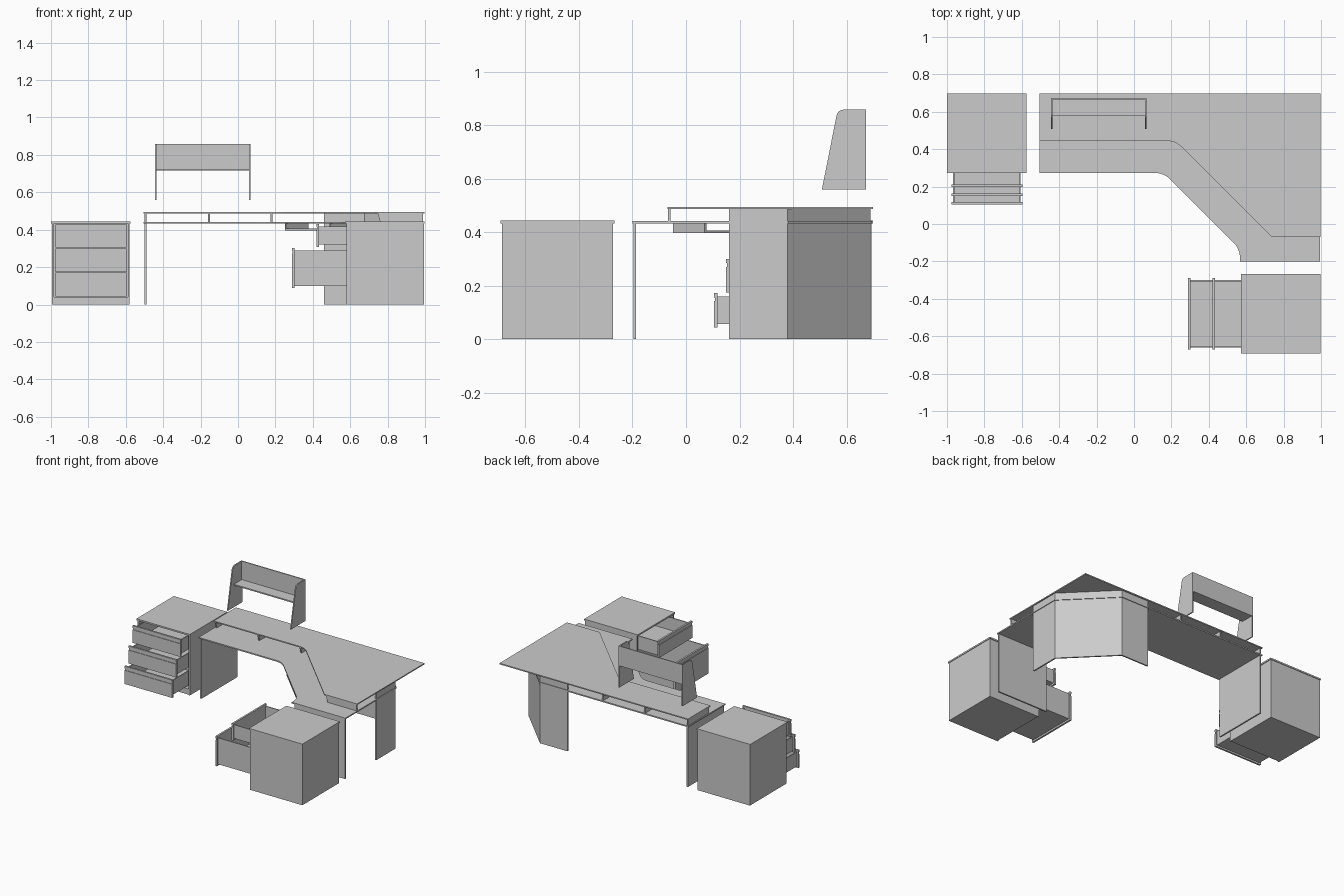
import bpy, bmesh, math
from mathutils import Matrix, Vector

if "Cube" in bpy.data.objects:
    bpy.data.objects.remove(bpy.data.objects["Cube"])

# ---- helpers ----
def prism(name, pts, lo, hi, m=Matrix()):
    """Extrude a closed 2D outline along z from lo to hi, then place it by m."""
    bm = bmesh.new()
    face = bm.faces.new([bm.verts.new((p[0], p[1], lo)) for p in pts])
    new = bmesh.ops.extrude_face_region(bm, geom=[face])["geom"]
    bmesh.ops.translate(bm, vec=(0, 0, hi - lo),
                        verts=[v for v in new if isinstance(v, bmesh.types.BMVert)])
    bmesh.ops.transform(bm, matrix=m, verts=bm.verts)
    bmesh.ops.recalc_face_normals(bm, faces=bm.faces)
    me = bpy.data.meshes.new(name)
    bm.to_mesh(me)
    bm.free()
    ob = bpy.data.objects.new(name, me)
    bpy.context.collection.objects.link(ob)
    return ob

def box(name, x0, x1, y0, y1, z0, z1, m=Matrix()):
    return prism(name, [(x0, y0), (x1, y0), (x1, y1), (x0, y1)], z0, z1, m)

def rounded(pts):
    """Round every corner that carries a third value (its tangent length)."""
    out = []
    for i, p in enumerate(pts):
        c = Vector(p[:2])
        if len(p) < 3:
            out.append(c)
            continue
        a = c + (Vector(pts[i - 1][:2]) - c).normalized() * p[2]
        b = c + (Vector(pts[(i + 1) % len(pts)][:2]) - c).normalized() * p[2]
        for k in range(7):
            t = k / 6
            out.append(a * (1 - t) ** 2 + c * 2 * t * (1 - t) + b * t * t)
    return out

# maps profile (u, v, w) to (x=w, y=u, z=v)
SIDE = Matrix(((0, 0, 1, 0), (1, 0, 0, 0), (0, 1, 0, 0), (0, 0, 0, 1)))
T = 0.01

# ---- drawer pedestals, built facing -y ----
def drawer(name, y, z0, z1, m):
    # front with a shallow finger groove near its top
    g = 0.004
    prof = [(y, z0), (y + 0.013, z0), (y + 0.013, z1), (y, z1), (y, z1 - 0.016),
            (y + g, z1 - 0.016), (y + g, z1 - 0.030), (y, z1 - 0.030)]
    prism(name + "_front", prof, -0.19, 0.19, m @ SIDE)
    # open-topped tray
    a, b, lo, hi = y + 0.013, y + 0.385, z0 + 0.012, z1 - 0.012
    box(name + "_bottom", -0.18, 0.18, a, b, lo, lo + 0.007, m)
    box(name + "_back", -0.18, 0.18, b - 0.007, b, lo, hi, m)
    for s, x in (("left", -0.18), ("right", 0.173)):
        box(f"{name}_{s}_side", x, x + 0.007, a, b, lo, hi, m)

def pedestal(name, base, drawers, m):
    box(name + "_top", -0.213, 0.213, -0.213, 0.213, 0.432, 0.443, m)
    for s, x in (("left", -0.208), ("right", 0.198)):
        box(f"{name}_{s}_panel", x, x + T, -0.206, 0.209, 0, 0.432, m)
    box(name + "_back_panel", -0.198, 0.198, 0.199, 0.209, 0, 0.432, m)
    box(name + "_base", -0.198, 0.198, -0.2, 0.199, 0, base, m)
    for i, d in enumerate(drawers):
        drawer(f"{name}_drawer_{i + 1}", *d, m)

pedestal("left_pedestal", 0.04,
         [(-0.381, 0.044, 0.172), (-0.336, 0.174, 0.300), (-0.288, 0.304, 0.428)],
         Matrix.Translation((-0.787, 0.485, 0)))
pedestal("right_pedestal", 0.085,
         [(-0.497, 0.088, 0.302), (-0.366, 0.308, 0.430)],
         Matrix.Translation((0.785, -0.48, 0)) @ Matrix.Rotation(-math.pi / 2, 4, "Z"))

# ---- corner desk ----
prism("lower_desktop", rounded([
    (-0.505, 0.695), (-0.505, 0.273), (0.16, 0.273, 0.05), (0.567, -0.134, 0.05),
    (0.567, -0.2), (0.995, -0.2), (0.995, 0.382), (0.682, 0.695)]), 0.432, 0.441)
prism("upper_desktop", rounded([
    (-0.505, 0.698), (-0.505, 0.444), (0.222, 0.444, 0.045), (0.737, -0.07),
    (0.997, -0.07), (0.997, 0.698)]), 0.486, 0.494)

# three-sided corner support, below and above the lower top
corner = [(0.46, 0.69), (0.68, 0.69), (0.99, 0.38), (0.99, 0.16),
          (0.98, 0.16), (0.98, 0.376), (0.676, 0.68), (0.46, 0.68)]
prism("corner_leg", corner, 0, 0.432)
prism("corner_riser", corner, 0.441, 0.486)

# end legs
box("left_leg", -0.499, -0.488, 0.282, 0.69, 0, 0.432)
box("right_leg", 0.588, 0.99, -0.197, -0.186, 0, 0.432)

# dividers between the two tops, with slanted front ends
slant = [(0.460, 0.441), (0.69, 0.441), (0.69, 0.486), (0.448, 0.486)]
for i, x in enumerate((-0.50, -0.160, 0.175)):
    prism(f"divider_{i + 1}", slant, x, x + T, SIDE)
FACE = Matrix(((1, 0, 0, 0), (0, 0, 1, 0), (0, 1, 0, 0), (0, 0, 0, 1)))
prism("right_divider", [(0.760, 0.441), (0.99, 0.441), (0.99, 0.486), (0.748, 0.486)],
      -0.067, -0.057, FACE)

# keyboard tray slung diagonally under the lower top
tray = Matrix.Translation((0.37, 0.07, 0)) @ Matrix.Rotation(-math.pi / 4, 4, "Z")
box("keyboard_tray", -0.163, 0.163, 0.004, 0.172, 0.397, 0.407, tray)
for s, x in (("left", -0.172), ("right", 0.163)):
    box(f"tray_{s}_rail", x, x + 0.009, 0.004, 0.172, 0.397, 0.432, tray)

# ---- raised shelf ----
side = rounded([(0.508, 0.56), (0.673, 0.56), (0.673, 0.858), (0.567, 0.858, 0.025)])
for s, x in (("left", -0.444), ("right", 0.059)):
    prism(f"shelf_{s}_side", side, x, x + 0.008, SIDE)
box("shelf_back", -0.436, 0.059, 0.665, 0.673, 0.716, 0.858)
box("shelf_board", -0.436, 0.059, 0.577, 0.665, 0.716, 0.725)
